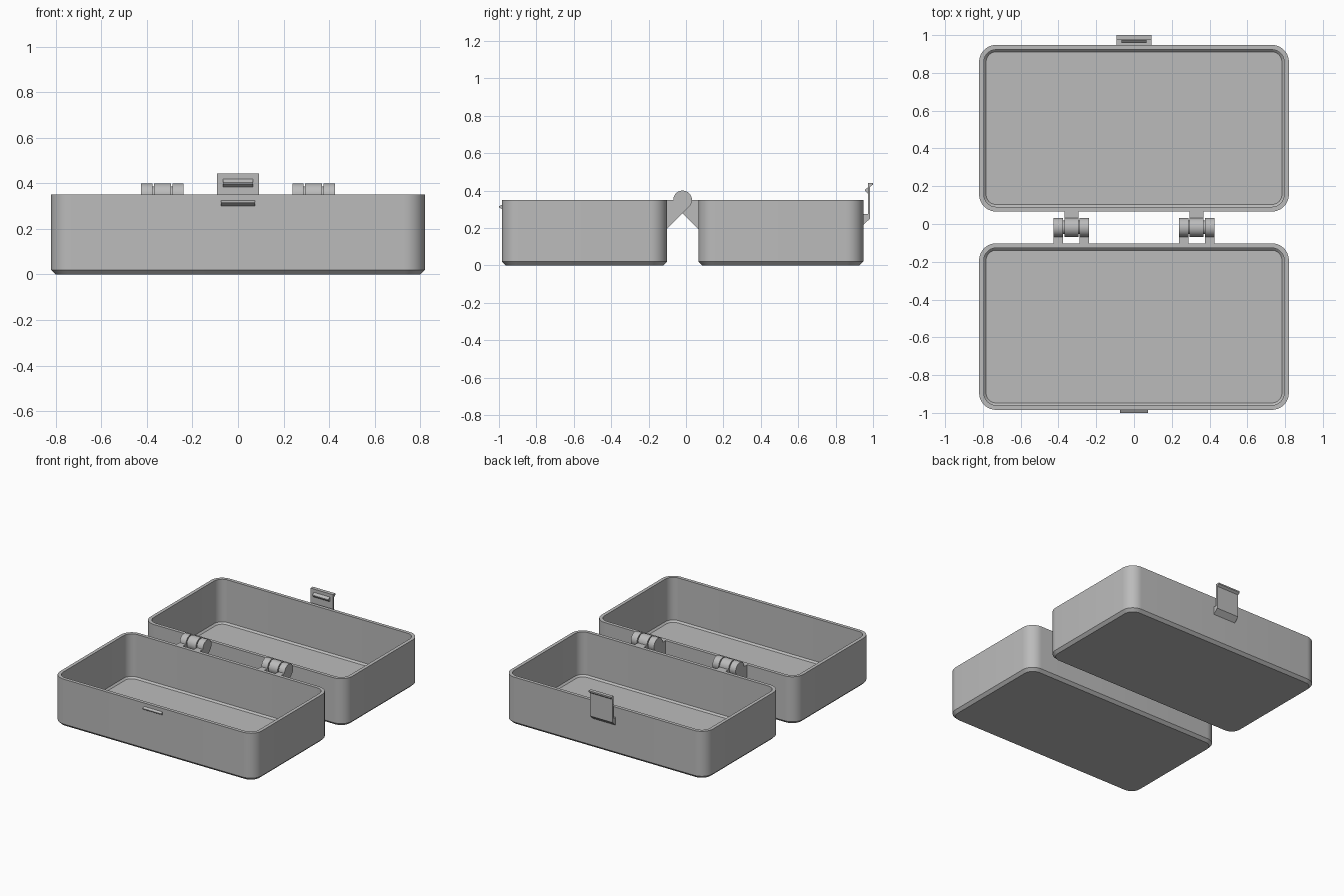
import bpy, bmesh, math
from math import cos, sin, radians

cube = bpy.data.objects.get("Cube")
if cube:
    bpy.data.objects.remove(cube, do_unlink=True)

grey = bpy.data.materials.new("plain_grey")
grey.use_nodes = True
COLOUR = (0.5, 0.5, 0.5, 1)
grey.diffuse_color = COLOUR
grey.node_tree.nodes["Principled BSDF"].inputs["Base Color"].default_value = COLOUR

HEIGHT, WALL, CHAMFER = 0.35, 0.025, 0.02
HALF_X, HALF_Y, CORNER = 0.82, 0.441, 0.09
AXIS_Y, GAP = -0.018, 0.084      # hinge axis and its distance to each tray
KNUCKLE_R = 0.05


def finish(name, bm):
    bmesh.ops.recalc_face_normals(bm, faces=bm.faces)
    mesh = bpy.data.meshes.new(name)
    bm.to_mesh(mesh)
    bm.free()
    mesh.materials.append(grey)
    ob = bpy.data.objects.new(name, mesh)
    bpy.context.collection.objects.link(ob)
    bpy.ops.object.select_all(action='DESELECT')
    ob.select_set(True)
    bpy.context.view_layer.objects.active = ob
    bpy.ops.object.shade_smooth_by_angle(angle=radians(30))
    return ob


def loft(name, rings):
    """Skin a stack of point loops and cap both ends."""
    bm = bmesh.new()
    loops = [[bm.verts.new(p) for p in ring] for ring in rings]
    n = len(loops[0])
    for a, b in zip(loops, loops[1:]):
        for i in range(n):
            j = (i + 1) % n
            bm.faces.new((a[i], a[j], b[j], b[i]))
    bm.faces.new(loops[0][::-1])
    bm.faces.new(loops[-1])
    return finish(name, bm)


def prism(name, profile, x0, x1):
    """Extrude a (y, z) profile along x."""
    return loft(name, [[(x, y, z) for y, z in profile] for x in (x0, x1)])


def rounded_ring(cy, inset, z, steps=10):
    r = CORNER - inset
    pts = []
    for q, (sx, sy) in enumerate(((1, 1), (-1, 1), (-1, -1), (1, -1))):
        for k in range(steps + 1):
            a = radians(90 * (q + k / steps))
            pts.append((sx * (HALF_X - CORNER) + r * cos(a),
                        cy + sy * (HALF_Y - CORNER) + r * sin(a), z))
    return pts


def tray(name, cy):
    section = ((CHAMFER, 0), (0, CHAMFER), (0, HEIGHT), (WALL, HEIGHT),
               (WALL, WALL + 0.012), (WALL + 0.012, WALL))
    return loft(name, [rounded_ring(cy, i, z) for i, z in section])


# Two open trays either side of the hinge axis
tray("front_tray", AXIS_Y - GAP - HALF_Y)
tray("back_tray", AXIS_Y + GAP + HALF_Y)


def knuckle(name, x0, x1, side):
    """Barrel with a sloped support arm; side is -1 for front, 1 for back."""
    pts = [(GAP + 0.005, HEIGHT)]
    for k in range(25):
        a = radians(225 * k / 24)
        pts.append((KNUCKLE_R * cos(a), HEIGHT + KNUCKLE_R * sin(a)))
    foot = HEIGHT - KNUCKLE_R * math.sqrt(2) - GAP
    pts += [(GAP + 0.005, foot - 0.005)]
    # the lower tangent of the barrel runs at 45 degrees down to the wall
    prism(name, [(AXIS_Y + side * y, z) for y, z in pts], x0, x1)


# Hinges: outer knuckles on the front tray, middle one on the back tray
for label, cx in (("right", -0.332), ("left", 0.332)):
    for part, s in (("inner", -1), ("outer", 1)):
        edges = sorted((cx + s * 0.044, cx + s * 0.094))
        knuckle(f"{label}_hinge_{part}_knuckle", *edges, -1)
    knuckle(f"{label}_hinge_middle_knuckle", cx - 0.037, cx + 0.037, 1)
    pin = [(AXIS_Y + 0.036 * cos(radians(15 * k)),
            HEIGHT + 0.036 * sin(radians(15 * k))) for k in range(24)]
    prism(f"{label}_hinge_pin", pin, cx - 0.08, cx + 0.08)

# Latch on the back tray: wedge foot, thin tab, finger lip and snap ridge
prism("latch_foot", [(0.945, 0.215), (0.984, 0.25), (0.984, 0.275), (0.945, 0.275)],
      -0.092, 0.092)
prism("latch_tab", [(0.973, 0.26), (0.984, 0.26), (0.984, 0.42), (1.0, 0.432),
                    (1.0, 0.442), (0.973, 0.442)], -0.092, 0.092)
prism("latch_ridge", [(0.975, 0.42), (0.957, 0.404), (0.957, 0.398), (0.975, 0.382)],
      -0.065, 0.065)

# Catch on the front wall
prism("front_catch", [(-0.98, 0.327), (-1.0, 0.316), (-1.0, 0.311), (-0.98, 0.298)],
      -0.075, 0.075)
